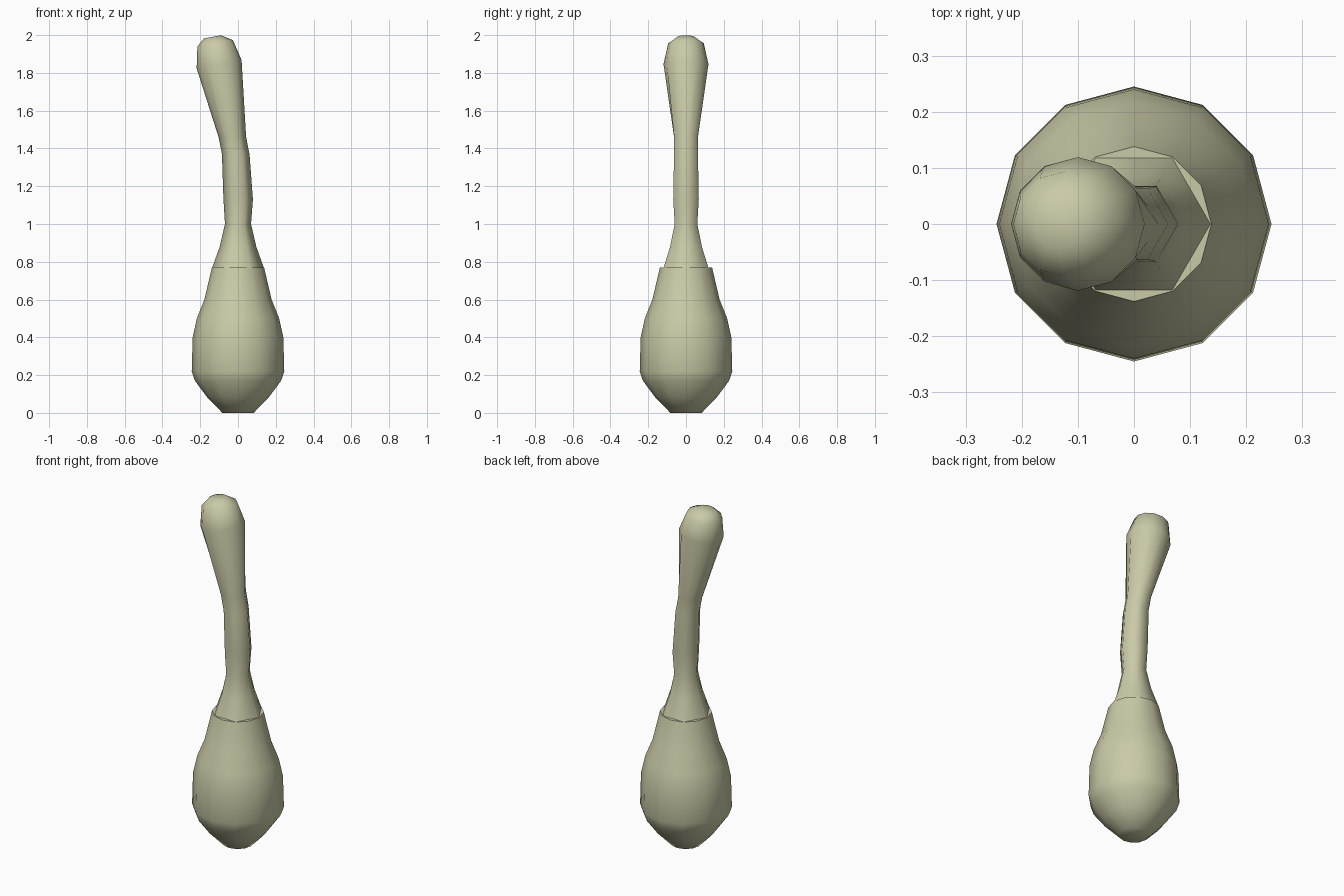
import bpy, bmesh, math

cube = bpy.data.objects.get("Cube")
if cube:
    bpy.data.objects.remove(cube, do_unlink=True)

khaki = bpy.data.materials.new("khaki")
khaki.use_nodes = True
color = (0.59, 0.59, 0.39, 1)
khaki.diffuse_color = color
khaki.node_tree.nodes["Principled BSDF"].inputs["Base Color"].default_value = color

SIDES = 12


def loft(name, rings):
    """Skin rings given as (centre x, z, radius, tilt slope, hexagonal)."""
    bm = bmesh.new()
    loops = []
    for cx, z, r, slope, hexagonal in rings:
        loop = []
        for i in range(SIDES):
            a = 2 * math.pi * i / SIDES
            # odd points fall on the middle of the hexagon's edges
            k = r * math.cos(math.pi / 6) if hexagonal and i % 2 else r
            x = k * math.cos(a)
            loop.append(bm.verts.new((cx + x, k * math.sin(a), z + slope * x)))
        loops.append(loop)
    for low, high in zip(loops, loops[1:]):
        for i in range(SIDES):
            j = (i + 1) % SIDES
            bm.faces.new((low[i], low[j], high[j], high[i]))
    bm.faces.new(loops[0][::-1])
    bm.faces.new(loops[-1])
    bmesh.ops.recalc_face_normals(bm, faces=bm.faces)
    mesh = bpy.data.meshes.new(name)
    bm.to_mesh(mesh)
    bm.free()
    mesh.materials.append(khaki)
    obj = bpy.data.objects.new(name, mesh)
    bpy.context.collection.objects.link(obj)
    bpy.ops.object.select_all(action='DESELECT')
    obj.select_set(True)
    bpy.context.view_layer.objects.active = obj
    bpy.ops.object.shade_smooth_by_angle(angle=math.radians(65))
    return obj


# Bulbous body, round about the upright axis
profile = [(0.083, 0), (0.165, 0.085), (0.228, 0.17), (0.245, 0.22),
           (0.24, 0.40), (0.218, 0.50), (0.178, 0.60), (0.138, 0.77)]
loft("body", [(0, z, r, 0, False) for r, z in profile])

# Six-sided neck bending into the rounded, tilted head
neck = [(0, 0.765, 0.138), (0, 0.88, 0.097), (0, 1.0, 0.069),
        (0.001, 1.13, 0.078), (-0.012, 1.37, 0.073), (-0.03, 1.46, 0.073)]
head = [(-0.10, 1.846, 0.119), (-0.121, 1.957, 0.094), (-0.135, 1.991, 0.045)]
loft("neck_and_head",
     [(x, z, r, 0, True) for x, z, r in neck]
     + [(x, z, r, 0.18, False) for x, z, r in head])
